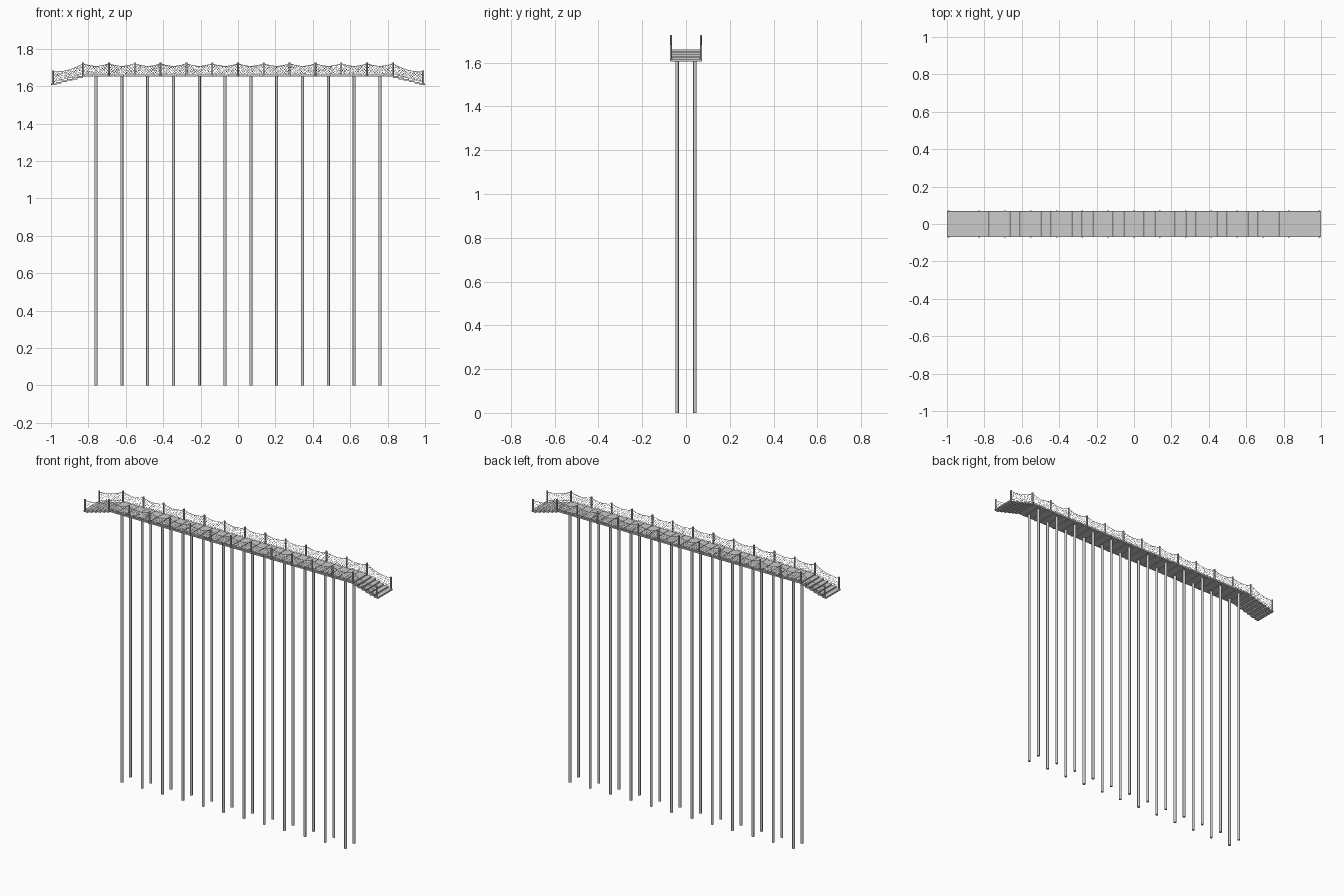
import bpy, bmesh, math, random
from mathutils import Matrix

if "Cube" in bpy.data.objects:
    bpy.data.objects.remove(bpy.data.objects["Cube"])

random.seed(4)
PITCH = 0.138
DECK = 1.661          # walking surface
Y_RAIL = 0.069
POSTS = [-0.99] + [i * PITCH for i in range(-6, 7)] + [0.99]


def finish(name, bm):
    me = bpy.data.meshes.new(name)
    bm.to_mesh(me)
    bm.free()
    ob = bpy.data.objects.new(name, me)
    bpy.context.collection.objects.link(ob)
    return ob


def add_box(bm, x0, x1, y0, y1, z0, z1):
    m = Matrix.Translation(((x0 + x1) / 2, (y0 + y1) / 2, (z0 + z1) / 2))
    m = m @ Matrix.Diagonal((x1 - x0, y1 - y0, z1 - z0, 1))
    bmesh.ops.create_cube(bm, size=1, matrix=m)


def add_cyl(bm, x, y, z0, z1, r, n):
    bmesh.ops.create_cone(bm, cap_ends=True, segments=n, radius1=r, radius2=r,
                          depth=z1 - z0,
                          matrix=Matrix.Translation((x, y, (z0 + z1) / 2)))


def activate(ob):
    bpy.ops.object.select_all(action='DESELECT')
    ob.select_set(True)
    bpy.context.view_layer.objects.active = ob


def smooth(ob):
    activate(ob)
    bpy.ops.object.shade_smooth_by_angle(angle=math.radians(50))


def tubes(name, paths, r):
    """Rope-like tubes along point lists, turned into one mesh."""
    cu = bpy.data.curves.new(name, 'CURVE')
    cu.dimensions = '3D'
    cu.bevel_depth = r
    cu.bevel_resolution = 0
    for pts in paths:
        sp = cu.splines.new('POLY')
        sp.points.add(len(pts) - 1)
        for p, q in zip(sp.points, pts):
            p.co = (*q, 1)
    ob = bpy.data.objects.new(name, cu)
    bpy.context.collection.objects.link(ob)
    activate(ob)
    bpy.ops.object.convert(target='MESH')


# tall support piles, in pairs
bm = bmesh.new()
for i in range(12):
    for y in (-0.041, 0.041):
        add_cyl(bm, (i - 5.5) * PITCH, y, 0, DECK - 0.006, 0.008, 12)
smooth(finish("support_piles", bm))

# deck planks laid crosswise
bm = bmesh.new()
n = 30
w = 1.66 / n
for i in range(n):
    x = -0.83 + i * w
    add_box(bm, x + 0.001, x + w - 0.001, -0.07, 0.07, DECK - 0.009, DECK)
finish("deck_planks", bm)

# stair treads going down at both ends
bm = bmesh.new()
steps = 6
run, rise = 0.17 / steps, 0.046 / steps
for s in (-1, 1):
    for i in range(steps):
        a, b = s * (0.83 + i * run - 0.001), s * (0.83 + (i + 1) * run)
        z = DECK - (i + 1) * rise
        add_box(bm, min(a, b), max(a, b), -0.07, 0.07, z - 0.009, z)
finish("stair_treads", bm)


def base(x):
    return DECK - max(0, abs(x) - 0.83) / 0.17 * 0.046


def top(x):
    return base(x) + 0.060


# railing posts
bm = bmesh.new()
for x in POSTS:
    for y in (-Y_RAIL, Y_RAIL):
        add_cyl(bm, x, y, base(x) - 0.010, base(x) + 0.066, 0.005, 8)
smooth(finish("rail_posts", bm))

# sagging hand ropes, bottom ropes and netting
hand, low, net = [], [], []
for y in (-Y_RAIL, Y_RAIL):
    for a, b in zip(POSTS, POSTS[1:]):
        def pt(u, v):
            x = a + (b - a) * u
            sag = 0.014 * 4 * u * (1 - u)
            zb = base(x) + 0.004
            return (x, y, zb + (top(x) - sag - zb) * v)
        hand.append([pt(i / 10, 1) for i in range(11)])
        low.append([pt(0, 0), pt(1, 0)])
        # diagonal mesh strands in both directions
        for d in (1, -1):
            for k in range(-3, 10):
                pts = []
                for i in range(9):
                    t = i / 8
                    u = (k + 0.5 + 3 * t) / 10 + random.uniform(-.015, .015)
                    if 0 <= u <= 1:
                        pts.append(pt(u if d > 0 else 1 - u, t))
                if len(pts) > 1:
                    net.append(pts)
tubes("hand_ropes", hand, 0.0014)
tubes("bottom_ropes", low, 0.001)
tubes("rope_netting", net, 0.0005)
